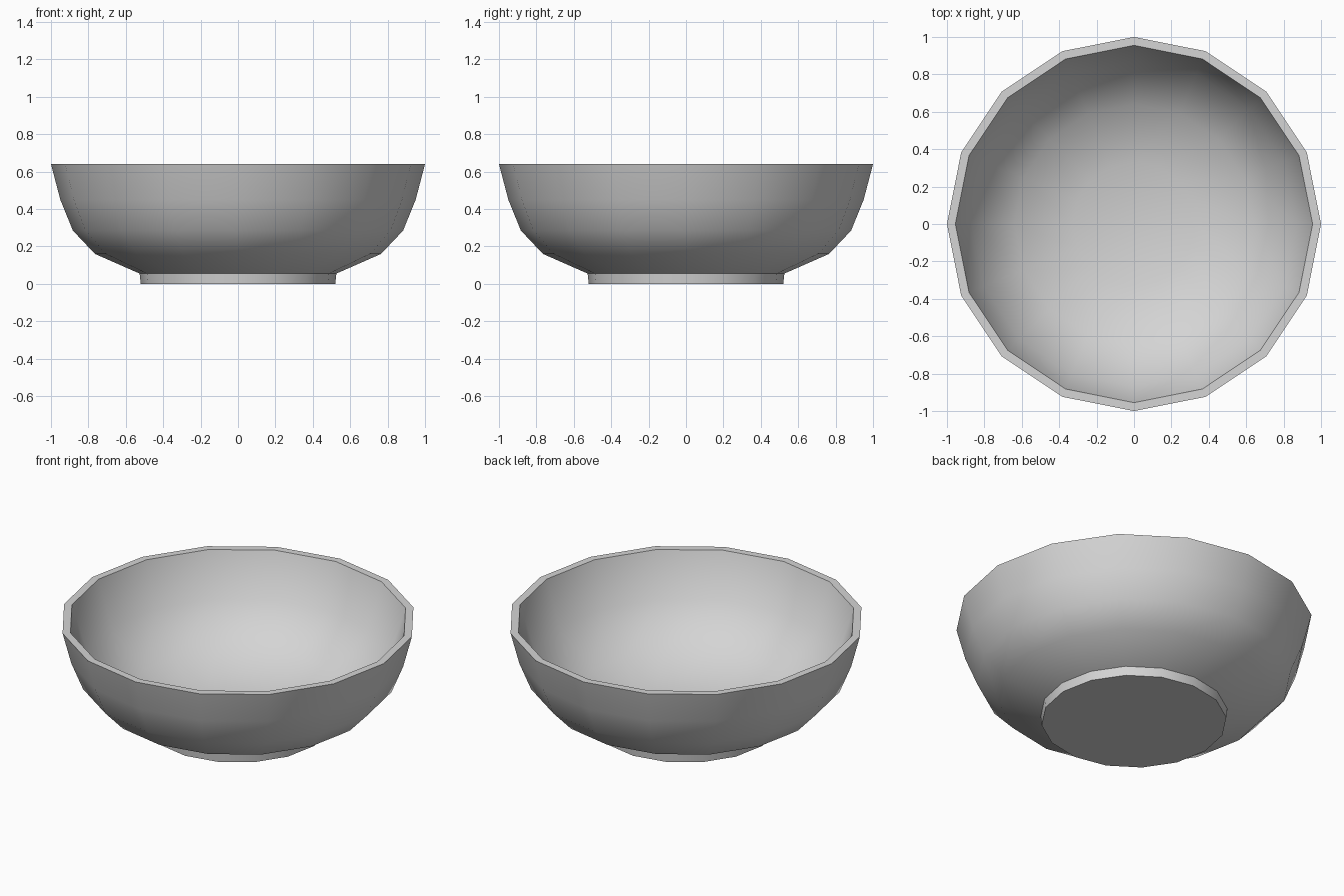
import bpy, bmesh, math

if "Cube" in bpy.data.objects:
    bpy.data.objects.remove(bpy.data.objects["Cube"])

SIDES = 16

grey = bpy.data.materials.new("plain grey")
grey.diffuse_color = (0.66, 0.66, 0.66, 1)
grey.use_nodes = True
grey.node_tree.nodes["Principled BSDF"].inputs["Base Color"].default_value = grey.diffuse_color


def lathe(name, profile):
    """Revolve an (r, z) profile that starts and ends on the axis."""
    bm = bmesh.new()
    rings = []
    for r, z in profile:
        n = 1 if r == 0 else SIDES
        rings.append([bm.verts.new((r * math.cos(2 * math.pi * i / SIDES),
                                    r * math.sin(2 * math.pi * i / SIDES), z))
                      for i in range(n)])
    for a, b in zip(rings, rings[1:]):
        for i in range(SIDES):
            j = (i + 1) % SIDES
            if len(a) == 1:
                bm.faces.new((a[0], b[j], b[i]))
            elif len(b) == 1:
                bm.faces.new((a[i], a[j], b[0]))
            else:
                bm.faces.new((a[i], a[j], b[j], b[i]))
    bmesh.ops.recalc_face_normals(bm, faces=bm.faces)
    mesh = bpy.data.meshes.new(name)
    bm.to_mesh(mesh)
    bm.free()
    mesh.materials.append(grey)
    ob = bpy.data.objects.new(name, mesh)
    bpy.context.collection.objects.link(ob)
    bpy.ops.object.select_all(action='DESELECT')
    ob.select_set(True)
    bpy.context.view_layer.objects.active = ob
    bpy.ops.object.shade_smooth_by_angle(angle=math.radians(35))


# bowl with foot ring: outside going up, over the rim, then down the inside
lathe("bowl", [
    (0, 0), (0.52, 0), (0.526, 0.055),
    (0.765, 0.16), (0.883, 0.285), (0.95, 0.45), (1.0, 0.64),
    (0.955, 0.64), (0.87, 0.37), (0.64, 0.16), (0.33, 0.075), (0, 0.055),
])
